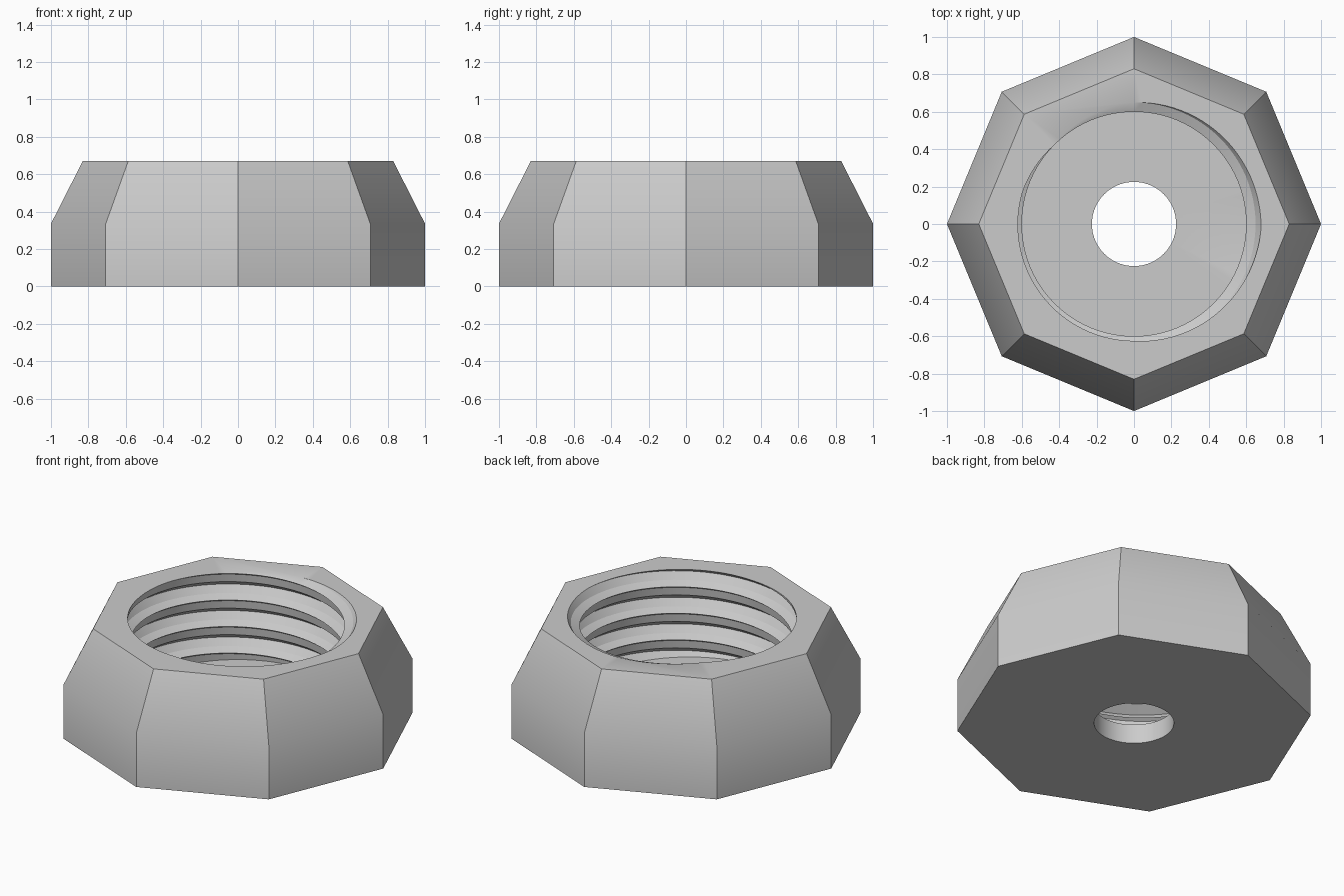
import bpy, bmesh
from math import cos, sin, radians, tau, floor

if "Cube" in bpy.data.objects:
    bpy.data.objects.remove(bpy.data.objects["Cube"])

COLS, SIDES = 96, 8
STEP = COLS // SIDES
TOP, WAIST, FLOOR = 0.67, 0.335, 0.12
HOLE, PITCH = 0.225, 0.165
# Thread profile, from one crest down to the next: (share of pitch, radius)
THREAD = [(0, .60), (.08, .62), (.375, .625), (.62, .68), (.875, .65), (1, .60)]

bm = bmesh.new()


def ring(count, radius, z):
    return [bm.verts.new((radius * cos(tau * i / count), radius * sin(tau * i / count), z))
            for i in range(count)]


def bridge(low, high):
    n = len(low)
    for i in range(n):
        j = (i + 1) % n
        bm.faces.new((low[i], low[j], high[j], high[i]))


def plate(outer, inner):
    # Flat face split into one piece for each side of the octagon
    for s in range(SIDES):
        arc = [inner[(s * STEP + k) % COLS] for k in range(STEP + 1)]
        bm.faces.new([outer[s], outer[(s + 1) % SIDES]] + arc[::-1])


def thread_radius(u):
    u -= floor(u)
    for (a, ra), (b, rb) in zip(THREAD, THREAD[1:]):
        if u <= b:
            return ra + (rb - ra) * (u - a) / (b - a)


# Octagonal outside with a tapered upper half
base, waist, rim = ring(SIDES, 1, 0), ring(SIDES, 1, WAIST), ring(SIDES, .83, TOP)
bridge(base, waist)
bridge(waist, rim)

# Threaded bore: each column follows the helix and is trimmed at floor and top
per_turn = len(THREAD) - 1
columns = []
for c in range(COLS):
    a = tau * c / COLS
    crest = TOP + PITCH * (a / tau - radians(135) / tau)
    column = []
    for turn in range(-3, 7):
        for u, _ in THREAD[:-1]:
            z = min(TOP, max(FLOOR, crest - (turn + u) * PITCH))
            r = thread_radius((crest - z) / PITCH)
            if z in (TOP, FLOOR) and column and column[-1].co.z == column[-1].co.z:
                if abs(column[-1].co.z - z) < 1e-6:
                    column.append(column[-1])
                    continue
            column.append(bm.verts.new((r * cos(a), r * sin(a), z)))
    columns.append(column)

for c in range(COLS):
    left = columns[c]
    right = columns[(c + 1) % COLS]
    shift = per_turn if c == COLS - 1 else 0
    for k in range(shift, len(left) - 1):
        quad = (left[k], left[k + 1], right[k + 1 - shift], right[k - shift])
        corners = list(dict.fromkeys(quad))
        if len(corners) > 2:
            bm.faces.new(corners)

# Top face, inner floor, centre hole and underside
plate(rim, [col[0] for col in columns])
hole_top, hole_low = ring(COLS, HOLE, FLOOR), ring(COLS, HOLE, 0)
bridge([col[-1] for col in columns], hole_top)
bridge(hole_top, hole_low)
plate(base, hole_low)

bmesh.ops.recalc_face_normals(bm, faces=bm.faces)
mesh = bpy.data.meshes.new("threaded_nut")
bm.to_mesh(mesh)
bm.free()
nut = bpy.data.objects.new("threaded_nut", mesh)
bpy.context.collection.objects.link(nut)

# Plain grey metal
grey = bpy.data.materials.new("light_grey")
grey.use_nodes = True
grey.diffuse_color = (.6, .6, .6, 1)
grey.node_tree.nodes["Principled BSDF"].inputs["Base Color"].default_value = (.6, .6, .6, 1)
mesh.materials.append(grey)

bpy.ops.object.select_all(action="DESELECT")
nut.select_set(True)
bpy.context.view_layer.objects.active = nut
bpy.ops.object.shade_smooth_by_angle(angle=radians(30))
